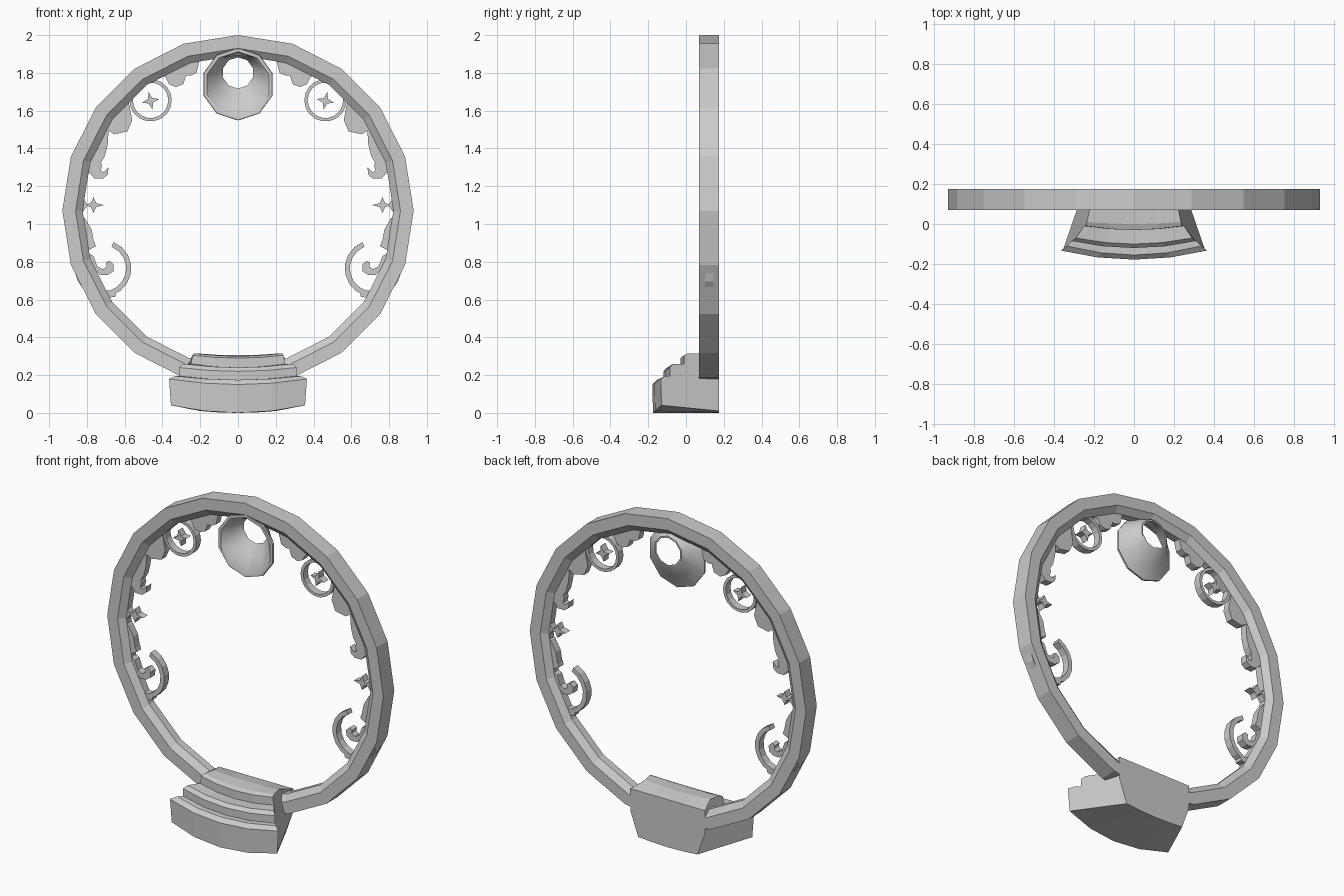
import bpy, bmesh
from math import sin, cos, pi, radians

if "Cube" in bpy.data.objects:
    bpy.data.objects.remove(bpy.data.objects["Cube"])

CX, CZ = 0.0, 1.07          # ring centre
Y0, Y1 = 0.10, 0.145        # depth of the filigree


def make(name, verts, faces, mirror=False):
    me = bpy.data.meshes.new(name)
    me.from_pydata(verts, [], faces)
    bm = bmesh.new()
    bm.from_mesh(me)
    bmesh.ops.recalc_face_normals(bm, faces=bm.faces)
    bm.to_mesh(me)
    bm.free()
    ob = bpy.data.objects.new(name, me)
    bpy.context.collection.objects.link(ob)
    if mirror:
        ob.modifiers.new("Mirror", 'MIRROR').use_mirror_merge = False
    return ob


def grid(rows, close_rows=False, close_cols=True):
    """Quads joining equal-length rows of points."""
    n, m = len(rows), len(rows[0])
    verts = [p for r in rows for p in r]
    faces = []
    for i in range(n if close_rows else n - 1):
        for j in range(m if close_cols else m - 1):
            a, b = (i + 1) % n, (j + 1) % m
            faces.append((i * m + j, i * m + b, a * m + b, a * m + j))
    return verts, faces


def plate(name, pts, y0=Y0, y1=Y1):
    """Flat outline in x,z extruded along y and mirrored."""
    n = len(pts)
    v, f = grid([[(x, y, z) for x, z in pts] for y in (y0, y1)])
    f += [tuple(range(n)), tuple(range(n, 2 * n))]
    return make(name, v, f, True)


def band(name, cx, cz, ro, ri, a0, a1, steps):
    """Circular band, or an open arc when a0..a1 is under a full turn."""
    full = a1 - a0 >= 360
    rows = []
    for i in range(steps if full else steps + 1):
        a = radians(a0 + (a1 - a0) * i / steps)
        rows.append([(cx + r * cos(a), y, cz + r * sin(a))
                     for r, y in ((ro, Y0), (ro, Y1), (ri, Y1), (ri, Y0))])
    v, f = grid(rows, full)
    if not full:
        f += [(0, 1, 2, 3), tuple(range(len(v) - 4, len(v)))]
    return make(name, v, f, True)


def star(name, cx, cz, rx, rz, tilt):
    pts = []
    for i in range(8):
        a = i * pi / 4
        k = 1 if i % 2 == 0 else 0.36
        x, z = rx * k * cos(a), rz * k * sin(a)
        pts.append((cx + x * cos(tilt) - z * sin(tilt), cz + x * sin(tilt) + z * cos(tilt)))
    return plate(name, pts)


# Main hoop: twenty sides, chamfered inner edge
section = [(.93, .07), (.93, .175), (.86, .175), (.823, .145), (.823, .10), (.86, .07)]
rows = [[(r * sin(i * pi / 10), y, CZ + r * cos(i * pi / 10)) for r, y in section] for i in range(20)]
make("hoop", *grid(rows, True))

# Stepped base: (y, z, half width, bow in y, rise in z)
steps = [(.175, 0, .20, 0, .01), (-.175, 0, .355, .045, .04), (-.178, .15, .365, .045, .03),
         (-.155, .175, .335, .045, .02), (-.12, .175, .31, .035, .02), (-.12, .22, .31, .035, .02),
         (-.10, .24, .29, .03, .02), (-.03, .24, .25, .02, .02), (-.03, .29, .24, .02, .015),
         (0, .30, .235, .01, .015), (.08, .305, .22, 0, .01), (.175, .29, .25, 0, .0),
         (.175, .15, .25, 0, .0)]
rows = []
for k in range(5):
    t = k / 2 - 1
    rows.append([(w * t, y + b * t * t, z + r * t * t) for y, z, w, b, r in steps])
v, f = grid(rows)
n = len(steps)
f += [tuple(range(n)), tuple(range(len(v) - n, len(v)))]
make("stepped_base", v, f)

# Lamp-like bowl at the top, open at the back: (radius, y, centre z)
bowl = [(.19, .072, 1.74), (.172, .072, 1.74), (.125, .125, 1.775), (.083, .172, 1.80),
        (.093, .172, 1.80), (.14, .125, 1.775), (.192, .085, 1.74)]
rows = [[(r * sin(i * pi / 5), y, z - r * cos(i * pi / 5)) for i in range(10)] for r, y, z in bowl]
ob = make("top_bowl", *grid(rows, True))
bpy.context.view_layer.objects.active = ob
ob.select_set(True)
bpy.ops.object.shade_smooth_by_angle(angle=radians(35))

# Circles with small stars
band("upper_circle", .463, 1.655, .112, .094, 0, 360, 18)
star("upper_star", .463, 1.652, .047, .047, radians(-12))
star("side_star", .765, 1.10, .055, .042, 0)
plate("side_star_mount", [(.85, 1.17), (.823, 1.14), (.80, 1.105), (.80, 1.095), (.823, 1.06), (.85, 1.04)])

# Cloud-like leaves beside the bowl and below the circles
plate("top_leaf", [(.21, 1.90), (.205, 1.86), (.22, 1.80), (.25, 1.785), (.275, 1.785), (.29, 1.74),
                   (.33, 1.725), (.365, 1.74), (.38, 1.77), (.42, 1.81), (.27, 1.90)])
plate("middle_leaf", [(.58, 1.65), (.57, 1.60), (.56, 1.55), (.585, 1.49), (.655, 1.475), (.685, 1.495),
                      (.69, 1.42), (.705, 1.36), (.735, 1.31), (.80, 1.32), (.76, 1.45), (.69, 1.57)])
plate("middle_hook", [(.735, 1.35), (.72, 1.31), (.728, 1.28), (.71, 1.275), (.685, 1.30), (.69, 1.26),
                      (.715, 1.24), (.76, 1.24), (.785, 1.27), (.84, 1.27), (.81, 1.35)])

# Lower curls
plate("lower_leaf", [(.85, 1.06), (.81, 1.03), (.775, .97), (.762, .90), (.79, .865), (.84, .88)])
band("lower_curl", .715, .765, .15, .123, -248, -60 + 180 - 48, 16)
plate("curl_tip", [(.70, .65), (.645, .64), (.65, .615), (.68, .61), (.74, .64), (.72, .67)])
plate("inner_curl", [(.80, .85), (.765, .83), (.745, .775), (.715, .76), (.695, .775), (.70, .795),
                     (.68, .805), (.658, .785), (.66, .75), (.69, .73), (.73, .73), (.765, .765), (.82, .80)])
